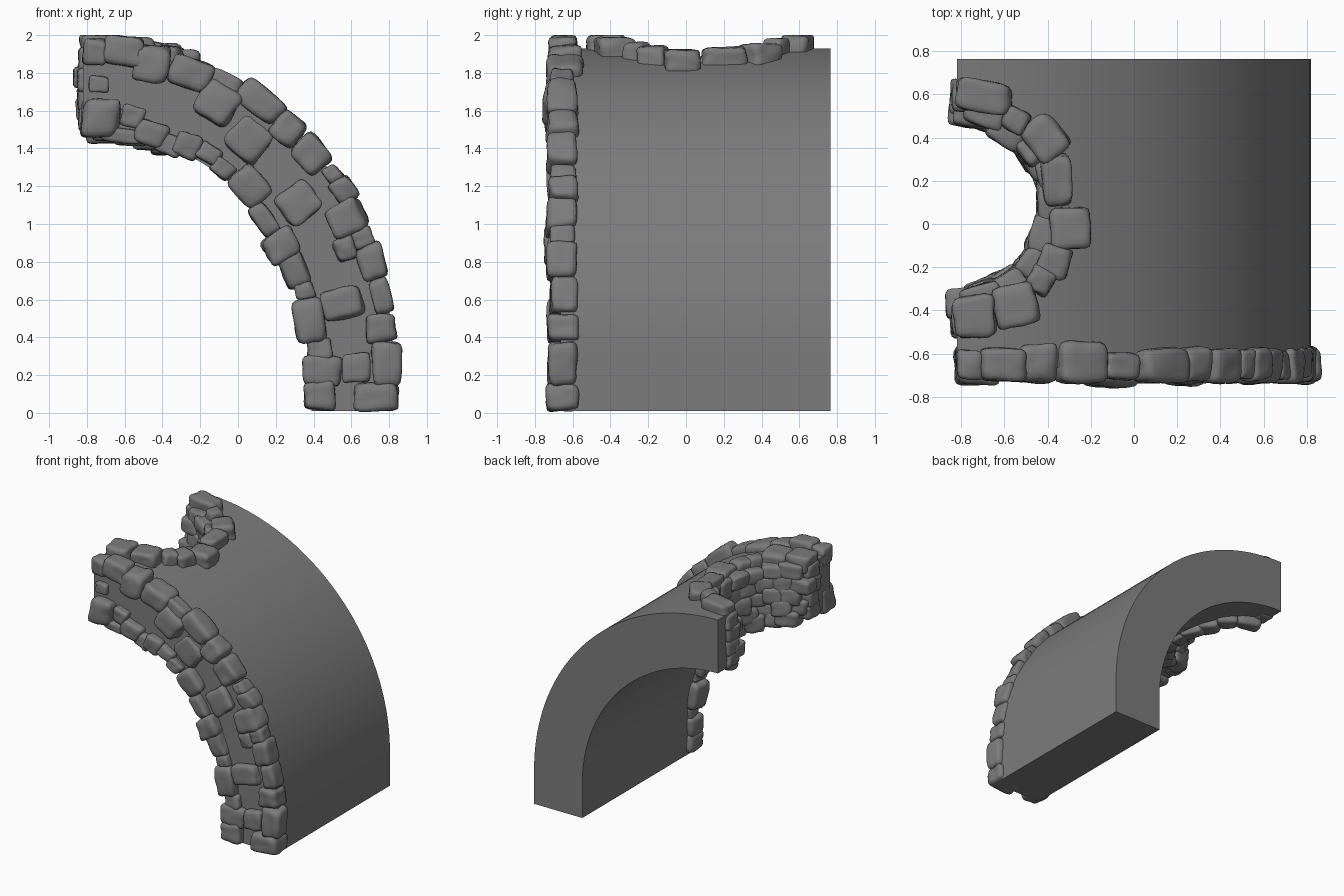
import bpy, bmesh, math, random
from mathutils import Vector, noise

if "Cube" in bpy.data.objects:
    bpy.data.objects.remove(bpy.data.objects["Cube"])

random.seed(7)
CX, CZ = -0.82, 0.29          # centre of the arch curve
R_OUT, R_IN = 1.64, 1.21
FRONT, BACK, BASE = -0.665, 0.765, 0.01
HOLE_Y, HOLE_R = 0.08, 0.46   # half-round opening in the crown

grey = bpy.data.materials.new("stone grey")
grey.diffuse_color = (0.2, 0.2, 0.2, 1)
grey.use_nodes = True
grey.node_tree.nodes["Principled BSDF"].inputs["Base Color"].default_value = grey.diffuse_color


def make_object(name, bm):
    bmesh.ops.recalc_face_normals(bm, faces=bm.faces[:])
    me = bpy.data.meshes.new(name)
    bm.to_mesh(me)
    bm.free()
    me.materials.append(grey)
    ob = bpy.data.objects.new(name, me)
    bpy.context.collection.objects.link(ob)
    return ob


def arc_z(x, r):
    return CZ + math.sqrt(max(r * r - (x - CX) ** 2, 0))


def add_stone(bm, pos, axes, size, warp=0.17):
    """Rounded, slightly skewed block; axes are three directions, size the full lengths."""
    tmp = bmesh.new()
    bmesh.ops.create_cube(tmp, size=2)
    bmesh.ops.subdivide_edges(tmp, edges=tmp.edges[:], cuts=6, use_grid_fill=True)
    corners = {(i, j, k): Vector([random.uniform(-warp, warp) for _ in range(3)])
               for i in (-1, 1) for j in (-1, 1) for k in (-1, 1)}
    seed = Vector([random.uniform(0, 50) for _ in range(3)])
    made = {}
    for v in tmp.verts:
        p = v.co / sum(abs(c) ** 6 for c in v.co) ** (1 / 6)
        q = p.copy()
        for key, off in corners.items():
            q += off * math.prod((1 + s * c) / 2 for s, c in zip(key, p))
        q *= 1.02 + 0.1 * noise.noise(p * 1.3 + seed)
        w = Vector(pos)
        for a, c, s in zip(axes, q, size):
            w += a * (c * s / 2)
        w.z = min(max(w.z, 0), 2)
        made[v] = bm.verts.new(w)
    for f in tmp.faces:
        bm.faces.new([made[v] for v in f.verts])
    tmp.free()


# Vault body: thick quarter arch with short upright legs
N = 40
ang = [math.pi / 2 * i / N for i in range(N + 1)]
profile = [(CX + R_OUT, BASE)] + [(CX + R_OUT * math.cos(a), CZ + R_OUT * math.sin(a)) for a in ang]
profile += [(CX + R_IN * math.cos(a), CZ + R_IN * math.sin(a)) for a in reversed(ang)]
profile += [(CX + R_IN, BASE)]
bm = bmesh.new()
face = bm.faces.new([bm.verts.new((x, FRONT, z)) for x, z in profile])
ext = bmesh.ops.extrude_face_region(bm, geom=[face])
bmesh.ops.translate(bm, vec=(0, BACK - FRONT, 0),
                    verts=[g for g in ext["geom"] if isinstance(g, bmesh.types.BMVert)])
body = make_object("vault_body", bm)

# Half-round opening cut through the crown
bm = bmesh.new()
bmesh.ops.create_cone(bm, cap_ends=True, segments=48, radius1=HOLE_R, radius2=HOLE_R, depth=2)
bmesh.ops.translate(bm, vec=(CX, HOLE_Y, 1.8), verts=bm.verts[:])
cutter = make_object("opening_cutter", bm)
cutter.hide_render = True
mod = body.modifiers.new("opening", 'BOOLEAN')
mod.operation, mod.solver, mod.object = 'DIFFERENCE', 'EXACT', cutter
bpy.context.view_layer.objects.active = body
body.select_set(True)
bpy.ops.object.modifier_apply(modifier=mod.name)
bpy.data.objects.remove(cutter)
bpy.ops.object.shade_smooth_by_angle(angle=math.radians(30))

# Front stones: x, z, length along the arch, thickness across it
outer = [(-.765, 1.91, .12, .14), (-.61, 1.92, .22, .15), (-.46, 1.85, .2, .2),
         (-.25, 1.80, .22, .16), (-.11, 1.65, .2, .2), (-.06, 1.74, .17, .1),
         (.12, 1.64, .25, .16), (.27, 1.5, .16, .16), (.39, 1.37, .2, .16),
         (.50, 1.26, .1, .09), (.56, 1.18, .13, .12), (.57, 1.03, .18, .2),
         (.66, .93, .1, .1), (.57, .87, .12, .12), (.71, .8, .17, .15),
         (.76, .62, .2, .1), (.76, .45, .15, .15), (.785, .26, .22, .15), (.73, .085, .15, .22)]
inner = [(-.72, 1.56, .2, .2), (-.56, 1.57, .12, .12), (-.62, 1.47, .2, .08),
         (-.46, 1.48, .17, .12), (-.36, 1.42, .14, .11), (-.27, 1.42, .14, .12),
         (-.15, 1.37, .14, .1), (-.08, 1.29, .12, .09), (.06, 1.2, .2, .17),
         (.14, 1.02, .18, .09), (.23, .89, .16, .18), (.3, .76, .18, .14),
         (.35, .65, .1, .1), (.38, .49, .22, .16), (.43, .34, .12, .12),
         (.45, .22, .16, .19), (.44, .09, .15, .16)]
face_stones = [(-.74, 1.74, .1, .08), (.05, 1.44, .2, .2), (.32, 1.11, .19, .2),
               (.55, .58, .16, .21), (.63, .24, .15, .14)]


def front_row(name, stones, y, depth):
    bm = bmesh.new()
    for x, z, along, across in stones:
        a = math.atan2(max(z - CZ, 0), x - CX) + random.uniform(-.06, .06) * (z > CZ)
        axes = (Vector((-math.sin(a), 0, math.cos(a))), Vector((math.cos(a), 0, math.sin(a))),
                Vector((0, 1, 0)))
        # small stones sit shallower than large ones
        d = depth * min(1.1, .5 + 3 * min(along, across)) * random.uniform(.9, 1.1)
        add_stone(bm, (x, y + random.uniform(-.008, .008), z), axes, (along, across, d))
    make_object(name, bm).data.shade_smooth()


front_row("outer_edge_stones", outer, -.65, .17)
front_row("inner_edge_stones", inner, -.65, .17)
front_row("front_face_stones", face_stones, -.675, .08)

# Rim stones on top of the opening: x, y, length along the rim, width, turn in degrees
rim = [(-.735, -.43, .19, .2, 5), (-.55, -.37, .2, .2, 10), (-.43, -.26, .12, .12, -30),
       (-.37, -.17, .15, .14, -15), (-.3, -.02, .19, .19, 0), (-.36, .2, .24, .14, 5),
       (-.41, .4, .19, .16, 40), (-.55, .48, .12, .11, 60), (-.69, .59, .25, .14, 80)]
up = Vector((0, 0, 1))
bm = bmesh.new()
for x, y, along, across, turn in rim:
    a = math.radians(turn)
    out = Vector((math.cos(a), math.sin(a), 0))
    add_stone(bm, (x, y, arc_z(x, R_OUT) + .01), (Vector((-out.y, out.x, 0)), out, up),
              (along, across, .13))
make_object("opening_rim_stones", bm).data.shade_smooth()

# Lining stones: staggered rows covering the wall of the opening
bm = bmesh.new()
ROWS, PER_ROW = 5, 9
for row in range(ROWS):
    for i in range(PER_ROW + row % 2):
        t = (i + .5 - .5 * (row % 2)) / PER_ROW
        a = math.radians(-83 + 166 * t) + random.uniform(-.04, .04)
        out = Vector((math.cos(a), math.sin(a), 0))
        r = HOLE_R - .02 + random.uniform(-.015, .015)
        x = max(CX + r * out.x, CX + .04)
        lo, hi = arc_z(x, R_IN) + .01, arc_z(x, R_OUT) - .05
        z = lo + (hi - lo) * row / (ROWS - 1) + random.uniform(-.01, .01)
        add_stone(bm, (x, HOLE_Y + r * out.y, z), (Vector((-out.y, out.x, 0)), out, up),
                  (random.uniform(.15, .19), random.uniform(.1, .15), random.uniform(.11, .14)))
make_object("opening_lining_stones", bm).data.shade_smooth()

# Corner stones wrapping from the opening onto the cut end face
bm = bmesh.new()
for y in (-.45, .575):
    for row in range(4):
        add_stone(bm, (-.785, y + random.uniform(-.02, .02), 1.55 + .107 * row),
                  (Vector((1, 0, 0)), Vector((0, 1, 0)), up), (.12, .15, .12))
make_object("end_corner_stones", bm).data.shade_smooth()
